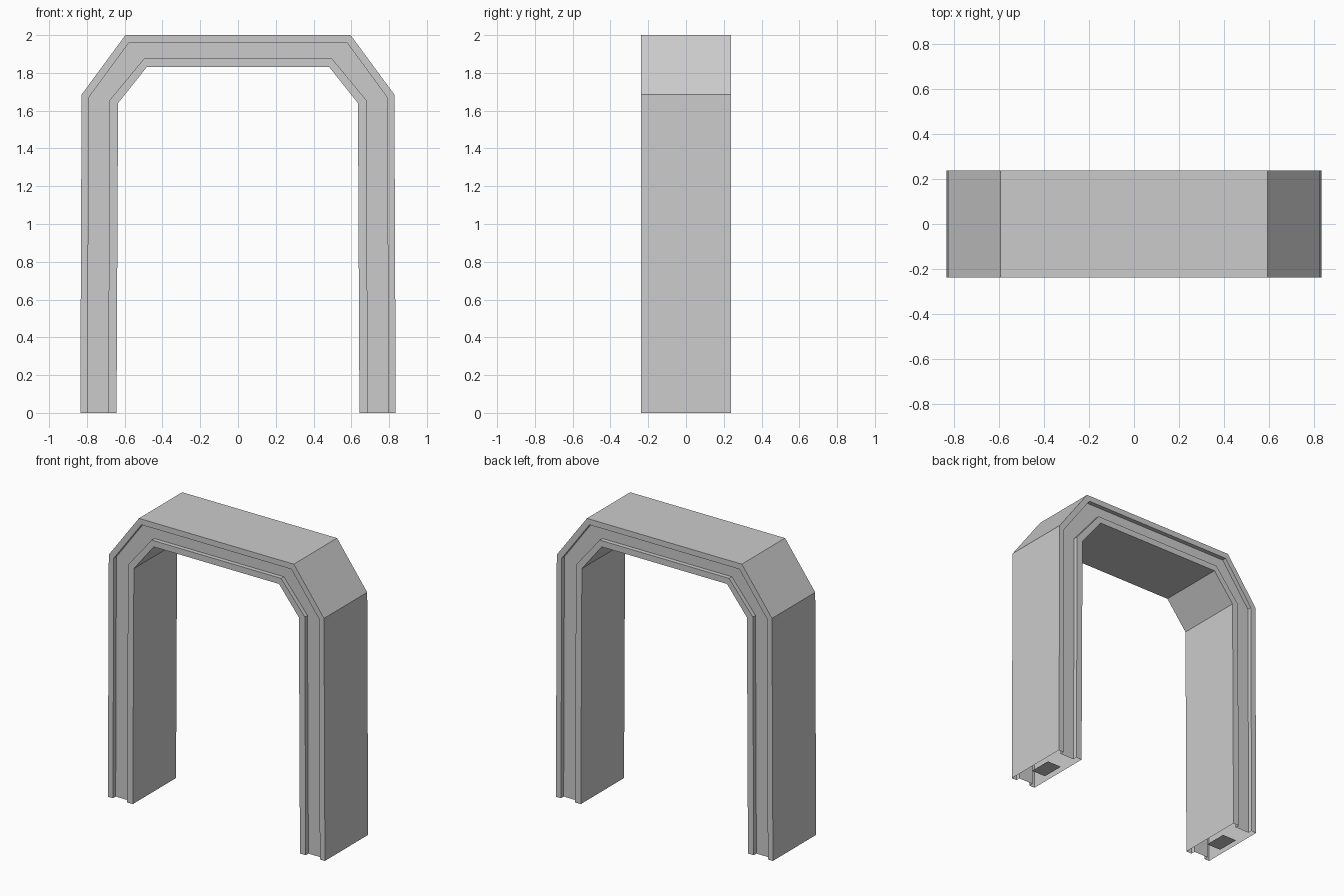
import bpy, bmesh

if "Cube" in bpy.data.objects:
    bpy.data.objects.remove(bpy.data.objects["Cube"])

HALF_Y = 0.2375   # half depth of the arch
GROOVE = 0.03     # depth of the channel on the front and back faces

# Right half outlines (foot, shoulder, top corner), from outside to inside
OUTLINES = [
    [(0.835, 0), (0.828, 1.685), (0.596, 2.0)],
    [(0.796, 0), (0.79, 1.67), (0.577, 1.96)],
    [(0.687, 0), (0.68, 1.655), (0.498, 1.875)],
    [(0.643, 0), (0.635, 1.64), (0.482, 1.832)],
]


def full_path(half):
    """Mirror a half outline into a path from right foot to left foot."""
    return half + [(-x, z) for x, z in reversed(half)]


def make_object(name, bm):
    mesh = bpy.data.meshes.new(name)
    bm.to_mesh(mesh)
    bm.free()
    obj = bpy.data.objects.new(name, mesh)
    bpy.context.collection.objects.link(obj)
    return obj


# Hollow arch shell: closed grooved section swept along the arch, open at the feet
paths = [full_path(h) for h in OUTLINES]
lip, floor = HALF_Y, HALF_Y - GROOVE
front = [(0, -lip), (1, -lip), (1, -floor), (2, -floor), (2, -lip), (3, -lip)]
section = front + [(i, -y) for i, y in reversed(front)]

bm = bmesh.new()
rings = [[bm.verts.new((paths[i][k][0], y, paths[i][k][1])) for i, y in section]
         for k in range(len(paths[0]))]
for a, b in zip(rings, rings[1:]):
    for j in range(len(section)):
        n = (j + 1) % len(section)
        bm.faces.new((a[j], a[n], b[n], b[j]))
bmesh.ops.recalc_face_normals(bm, faces=bm.faces)
make_object("arch_frame", bm)

# Small plate in the middle of each open foot
for side, name in ((1, "right_foot_plate"), (-1, "left_foot_plate")):
    bm = bmesh.new()
    corners = [(0.687, -0.08), (0.687, 0.08), (0.796, 0.08), (0.796, -0.08)]
    face = bm.faces.new([bm.verts.new((side * x, y, 0)) for x, y in corners])
    face.normal_update()
    if face.normal.z > 0:
        face.normal_flip()
    make_object(name, bm)
